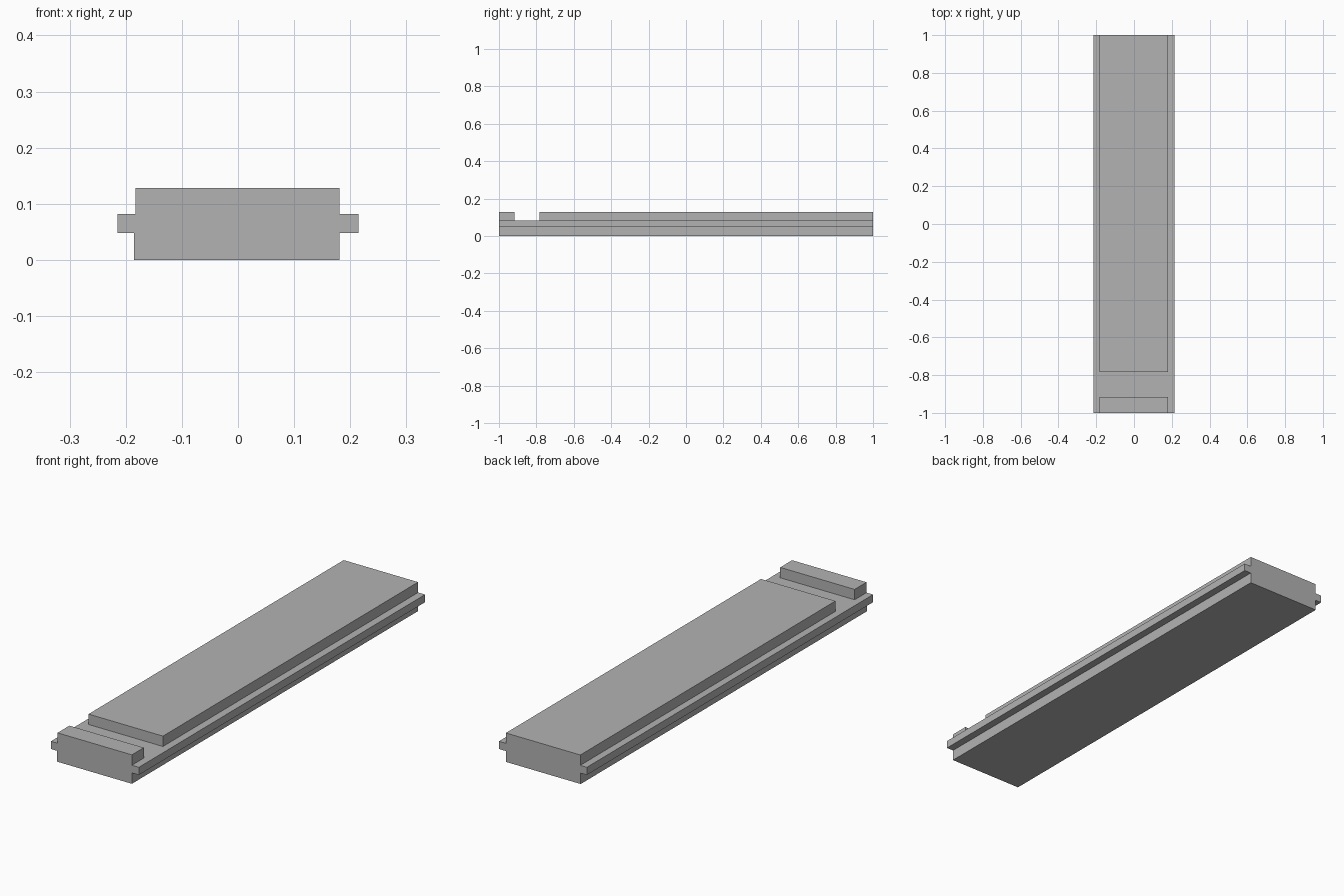
import bpy
import bmesh

cube = bpy.data.objects.get("Cube")
if cube:
    bpy.data.objects.remove(cube, do_unlink=True)

# Plain grey material
grey = bpy.data.materials.new("plain_grey")
grey.use_nodes = True
colour = (0.45, 0.45, 0.45, 1)
grey.diffuse_color = colour
grey.node_tree.nodes["Principled BSDF"].inputs["Base Color"].default_value = colour

# Main dimensions
LEFT, RIGHT, UPPER_RIGHT = 0.181, -0.185, -0.183
TONGUE = 0.215
TONGUE_LOW, TONGUE_HIGH, TOP = 0.048, 0.082, 0.128
STATIONS = (-1.0, -0.917, -0.783, 1.0)   # front, groove start, groove end, back

# Cross-section of the lower body with a tongue along each side
profile = [
    (RIGHT, 0), (LEFT, 0),
    (LEFT, TONGUE_LOW), (TONGUE, TONGUE_LOW), (TONGUE, TONGUE_HIGH),
    (LEFT, TONGUE_HIGH), (UPPER_RIGHT, TONGUE_HIGH),
    (-TONGUE, TONGUE_HIGH), (-TONGUE, TONGUE_LOW), (RIGHT, TONGUE_LOW),
]

bm = bmesh.new()
rings = [[bm.verts.new((x, y, z)) for x, z in profile] for y in STATIONS]
count = len(profile)
deck = []
for a, b in zip(rings, rings[1:]):
    for i in range(count):
        j = (i + 1) % count
        face = bm.faces.new((a[i], a[j], b[j], b[i]))
        if profile[i] == (LEFT, TONGUE_HIGH):
            deck.append(face)
bm.faces.new(rings[0])
bm.faces.new(rings[-1])

# Raise the front bar and the long panel, leaving the cross groove between them
raised = bmesh.ops.extrude_discrete_faces(bm, faces=[deck[0], deck[2]])["faces"]
for face in raised:
    for vert in face.verts:
        vert.co.z = TOP
bmesh.ops.recalc_face_normals(bm, faces=bm.faces)

mesh = bpy.data.meshes.new("grooved_plank")
bm.to_mesh(mesh)
bm.free()
mesh.materials.append(grey)
plank = bpy.data.objects.new("grooved_plank", mesh)
bpy.context.collection.objects.link(plank)
